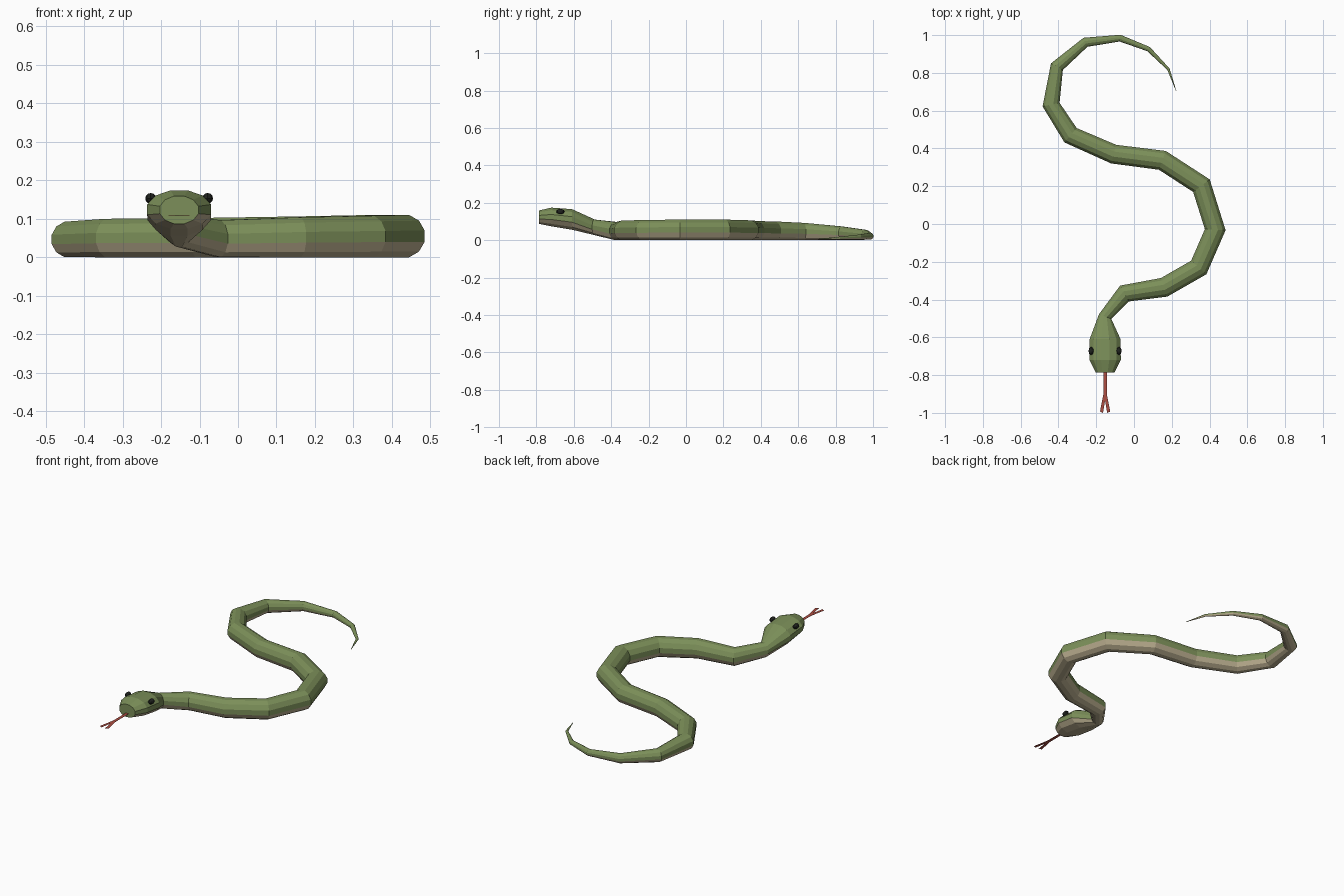
import bpy
import math
from mathutils import Vector

cube = bpy.data.objects.get("Cube")
if cube:
    bpy.data.objects.remove(cube, do_unlink=True)

SIDES = 12
HEAD_X = -0.153
FLAT = math.cos(math.pi / SIDES)


def material(name, color):
    mat = bpy.data.materials.new(name)
    mat.use_nodes = True
    mat.diffuse_color = (*color, 1)
    mat.node_tree.nodes["Principled BSDF"].inputs["Base Color"].default_value = (*color, 1)
    return mat


def add_object(name, verts, faces, *mats):
    mesh = bpy.data.meshes.new(name)
    mesh.from_pydata(verts, [], faces)
    obj = bpy.data.objects.new(name, mesh)
    bpy.context.collection.objects.link(obj)
    for mat in mats:
        mesh.materials.append(mat)
    return obj


green = material("scale green", (0.2, 0.275, 0.1))
tan = material("belly tan", (0.5, 0.43, 0.28))
black = material("eye black", (0.014, 0.016, 0.013))
red = material("tongue red", (0.41, 0.075, 0.055))

# Head and neck sections: y, half width, top, bottom
head = [(-0.785, 0.052, 0.159, 0.087), (-0.72, 0.086, 0.174, 0.074),
        (-0.61, 0.085, 0.166, 0.056), (-0.49, 0.036, 0.11, 0.028)]

# Body and tail sections: x, y, radius
body = [(-0.05, -0.368, 0.048), (0.16, -0.335, 0.052), (0.343, -0.23, 0.054),
        (0.43, -0.03, 0.055), (0.357, 0.203, 0.055), (0.15, 0.337, 0.053),
        (-0.108, 0.37, 0.051), (-0.336, 0.47, 0.05), (-0.439, 0.632, 0.046),
        (-0.408, 0.833, 0.036), (-0.257, 0.962, 0.026), (-0.074, 0.984, 0.018),
        (0.077, 0.926, 0.013), (0.182, 0.82, 0.007), (0.223, 0.705, 0.001)]

# Each section holds its centre, half width and half height
sections = [(Vector((HEAD_X, y, (top + low) / 2)), w, (top - low) / 2)
            for y, w, top, low in head]
sections += [(Vector((x, y, r + 0.1 * max(0, 0.05 - r))), r / FLAT, r) for x, y, r in body]


def flat_direction(a, b):
    d = b - a
    d.z = 0
    return d.normalized()


# Snake skin: loft of twelve-sided sections along the winding path
verts, faces = [], []
last = len(sections) - 1
for i, (centre, half_w, half_h) in enumerate(sections):
    if i < len(head) - 1:
        tangent = Vector((0, 1, 0))
    else:
        before = flat_direction(sections[i - 1][0], centre)
        after = flat_direction(centre, sections[i + 1][0]) if i < last else before
        tangent = (before + after).normalized()
    side = Vector((tangent.y, -tangent.x, 0))
    for k in range(SIDES):
        a = (k + 0.5) * math.tau / SIDES
        verts.append(centre + side * half_w * math.cos(a)
                     + Vector((0, 0, half_h / FLAT * math.sin(a))))

skin = []
for i in range(last):
    for k in range(SIDES):
        n = (k + 1) % SIDES
        a, b = i * SIDES, (i + 1) * SIDES
        faces.append((a + k, a + n, b + n, b + k))
        # The lowest five strips form the belly
        skin.append(1 if math.sin((k + 1) * math.tau / SIDES) < -0.1 else 0)
faces.append(tuple(reversed(range(SIDES))))
faces.append(tuple(range(last * SIDES, (last + 1) * SIDES)))
skin += [0, 0]
snake = add_object("snake_body", verts, faces, green, tan)
for poly, index in zip(snake.data.polygons, skin):
    poly.material_index = index

# Eyes
for name, sign in (("right_eye", -1), ("left_eye", 1)):
    bpy.ops.mesh.primitive_uv_sphere_add(
        segments=8, ring_count=6, radius=1,
        location=(HEAD_X + sign * 0.074, -0.672, 0.153))
    eye = bpy.context.object
    eye.name = name
    eye.scale = (0.014, 0.022, 0.014)
    eye.data.materials.append(black)

# Forked tongue: thin plate made of a stem and two prongs
half = [(0.009, -0.77), (0.009, -0.9), (0.027, -0.993), (0.011, -1.0), (0, -0.935)]
tongue_verts = [(HEAD_X + s * x, y, 0.108) for s in (1, -1) for x, y in half]
tongue_faces = [(0, 5, 6, 1), (1, 6, 9, 4), (1, 4, 3, 2), (6, 7, 8, 9)]
tongue = add_object("forked_tongue", tongue_verts, tongue_faces, red)
plate = tongue.modifiers.new("thickness", 'SOLIDIFY')
plate.thickness = 0.001
plate.offset = 0
